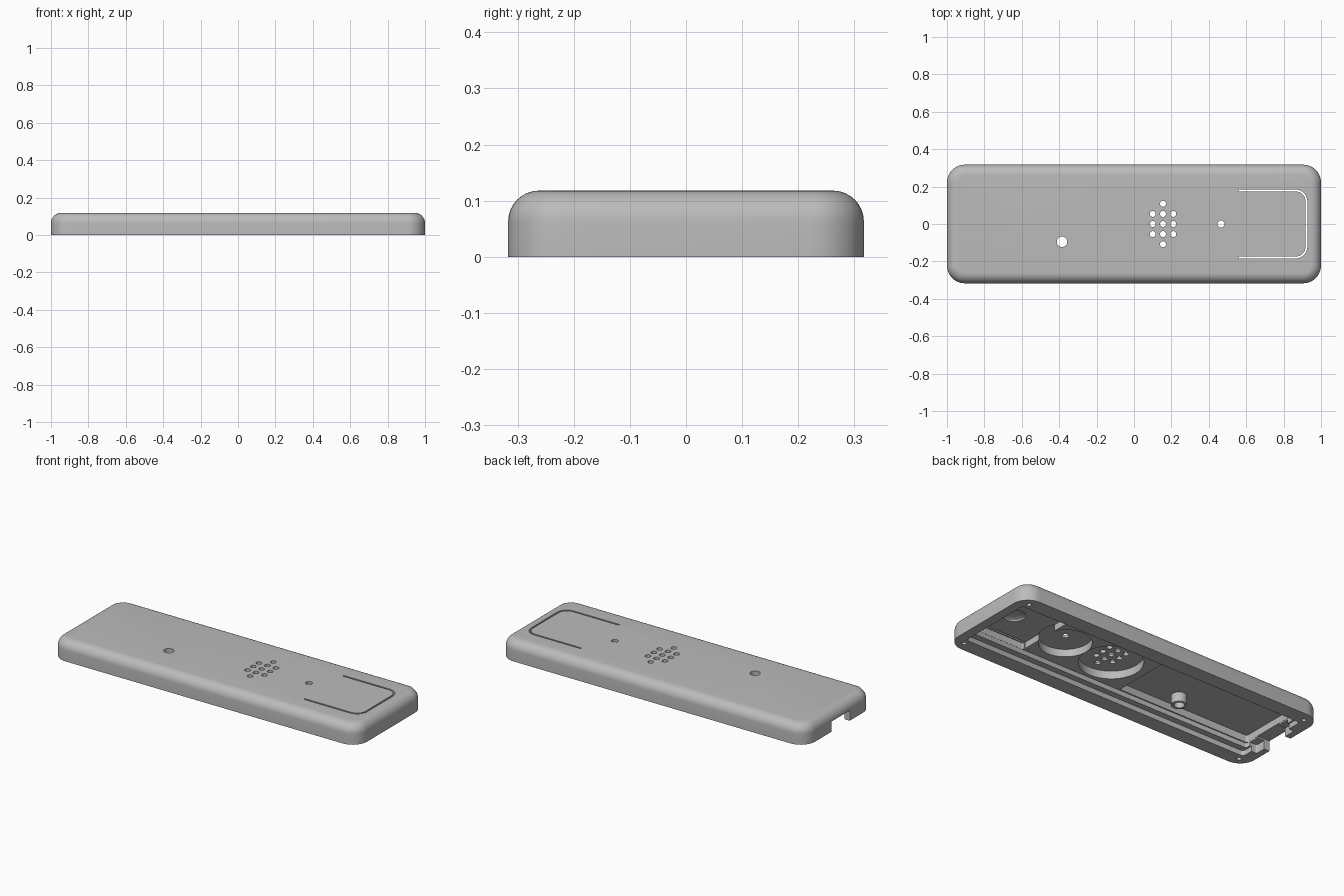
import bpy, bmesh, math

cube = bpy.data.objects.get("Cube")
if cube:
    bpy.data.objects.remove(cube, do_unlink=True)

grey = bpy.data.materials.new("plain grey")
grey.use_nodes = True
color = (0.5, 0.5, 0.5, 1)
grey.diffuse_color = color
grey.node_tree.nodes["Principled BSDF"].inputs["Base Color"].default_value = color


def arc(cx, cy, r, a0, a1, n=8):
    """Points on an arc, angles in degrees."""
    angles = [math.radians(a0 + (a1 - a0) * i / n) for i in range(n + 1)]
    return [(cx + r * math.cos(a), cy + r * math.sin(a)) for a in angles]


def circle(cx, cy, r, n=32):
    return arc(cx, cy, r, 0, 360, n)[:-1]


def rect(x0, x1, y0, y1, r=0.01, n=4):
    """Rounded rectangle outline, counter-clockwise."""
    return (arc(x1 - r, y1 - r, r, 0, 90, n) + arc(x0 + r, y1 - r, r, 90, 180, n)
            + arc(x0 + r, y0 + r, r, 180, 270, n) + arc(x1 - r, y0 + r, r, 270, 360, n))


def loft(name, rings):
    """Solid through stacked (outline, z) rings."""
    bm = bmesh.new()
    loops = [[bm.verts.new((x, y, z)) for x, y in pts] for pts, z in rings]
    n = len(loops[0])
    for lo, hi in zip(loops, loops[1:]):
        for i in range(n):
            j = (i + 1) % n
            bm.faces.new((lo[i], lo[j], hi[j], hi[i]))
    bm.faces.new(loops[0][::-1])
    bm.faces.new(loops[-1])
    bmesh.ops.recalc_face_normals(bm, faces=bm.faces)
    mesh = bpy.data.meshes.new(name)
    bm.to_mesh(mesh)
    bm.free()
    mesh.materials.append(grey)
    obj = bpy.data.objects.new(name, mesh)
    bpy.context.collection.objects.link(obj)
    return obj


def combine(tool, operation="DIFFERENCE"):
    """Apply one boolean to the case and discard the tool."""
    tool.hide_render = True
    mod = case.modifiers.new("combine", "BOOLEAN")
    mod.object, mod.operation, mod.solver = tool, operation, "EXACT"
    bpy.context.view_layer.objects.active = case
    bpy.ops.object.modifier_apply(modifier=mod.name)
    bpy.data.objects.remove(tool, do_unlink=True)


def cut(outline, top, bottom=-0.1):
    combine(loft("cutter", [(outline, bottom), (outline, top)]))


# Outer case with rounded plan corners and a filleted top edge
L, W, H, CORNER, FILLET = 1.0, 0.317, 0.118, 0.095, 0.055


def plan(inset):
    return rect(-L + inset, L - inset, -W + inset, W - inset, CORNER - inset, 10)


rings = [(plan(0), 0)]
for i in range(9):
    a = math.radians(90 * i / 8)
    rings.append((plan(FILLET * (1 - math.cos(a))), H - FILLET + FILLET * math.sin(a)))
case = loft("case_shell", rings)

# Stepped interior: lid ledge, main cavity, then button and battery bays
cut(rect(-0.93, 0.945, -0.228, 0.228, 0.02), 0.03)
cut(rect(-0.92, 0.94, -0.192, 0.192), 0.058)
cut(rect(0.59, 0.939, -0.191, 0.191), 0.095)
cut(rect(-0.919, -0.06, -0.185, 0.185), 0.1)

# Speaker and sensor wells
cut(circle(0.155, 0, 0.17, 48), 0.104)
cut(circle(0.465, 0, 0.14, 48), 0.102)

# Shallow dish under the push button
dish = [(circle(0.81, 0, 0.06), -0.1), (circle(0.81, 0, 0.06), 0.095)]
for a in (20, 40, 60, 80):
    t = math.radians(a)
    dish.append((circle(0.81, 0, 0.06 * math.cos(t)), 0.095 + 0.016 * math.sin(t)))
combine(loft("dish_cutter", dish))

# Indicator tube in the battery bay
PIPE = (-0.385, -0.095)
combine(loft("tube", [(circle(*PIPE, 0.042), 0.045), (circle(*PIPE, 0.042), 0.11)]), "UNION")
cut(circle(*PIPE, 0.028), 0.2)

# Speaker grille and sensor hole
for i in (-1, 0, 1):
    for j in (-2, -1, 0, 1, 2):
        if abs(j) < 2 or i == 0:
            cut(circle(0.155 + 0.055 * i, 0.054 * j, 0.016, 20), 0.2)
cut(circle(0.465, 0, 0.019, 24), 0.2)

# U-shaped slot that frees the push button
GAP = 0.005


def u_path(off):
    r = 0.06 + off
    return ([(0.56, -0.18 - off)] + arc(0.862, -0.12, r, -90, 0)
            + arc(0.862, 0.12, r, 0, 90) + [(0.56, 0.18 + off)])


cut(u_path(GAP) + u_path(-GAP)[::-1], 0.2)

# Connector pocket and end notch
cut(rect(-0.965, -0.9, -0.16, 0.14), 0.05)
cut(rect(-1.1, -0.9, -0.1, 0.07, 0.004), 0.06)

# Screw holes in the corners of the rim
for sx in (-1, 1):
    for sy in (-1, 1):
        cut(circle(sx * 0.93, sy * 0.262, 0.013, 20), 0.06)

# Smooth curved surfaces, keep edges crisp
bpy.ops.object.select_all(action="DESELECT")
case.select_set(True)
bpy.context.view_layer.objects.active = case
bpy.ops.object.shade_smooth_by_angle(angle=math.radians(30))
